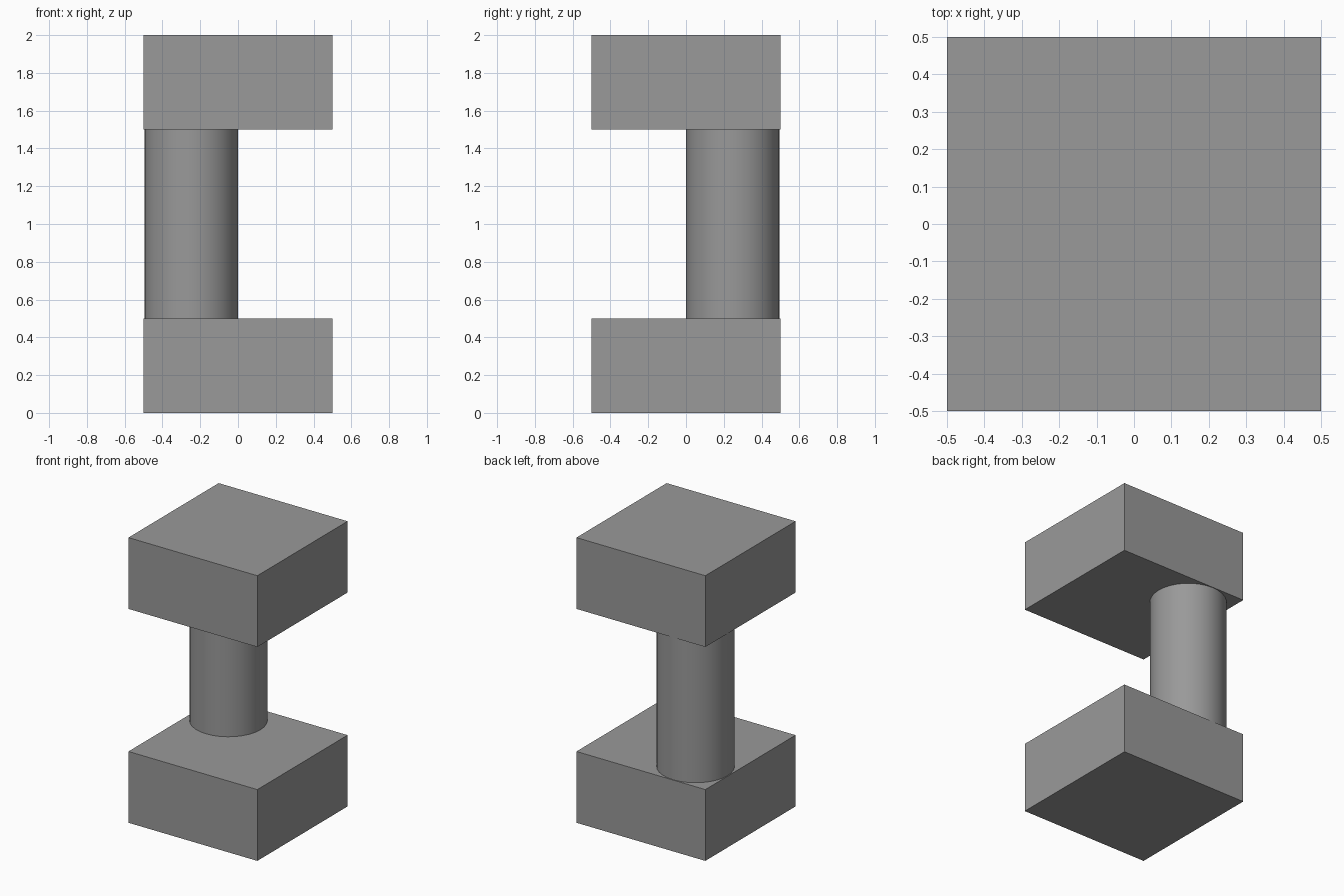
import bpy

cube = bpy.data.objects.get("Cube")
if cube:
    bpy.data.objects.remove(cube, do_unlink=True)

# Single grey for every part
grey = bpy.data.materials.new("mid_grey")
grey.use_nodes = True
colour = (0.32, 0.32, 0.32, 1)
grey.diffuse_color = colour
grey.node_tree.nodes["Principled BSDF"].inputs["Base Color"].default_value = colour


def finish(name):
    obj = bpy.context.object
    obj.name = name
    obj.data.materials.append(grey)
    return obj


# Two square slabs, one on the ground and one raised
for name, z in (("base_slab", 0.25), ("top_slab", 1.75)):
    bpy.ops.mesh.primitive_cube_add(size=1, location=(0, 0, z))
    slab = finish(name)
    slab.scale.z = 0.5
    bpy.ops.object.transform_apply(location=False, rotation=False, scale=True)

# Round column in the back corner, joining the slabs
bpy.ops.mesh.primitive_cylinder_add(
    vertices=32, radius=0.248, depth=1, location=(-0.248, 0.248, 1))
finish("corner_column")
bpy.ops.object.shade_smooth_by_angle()
